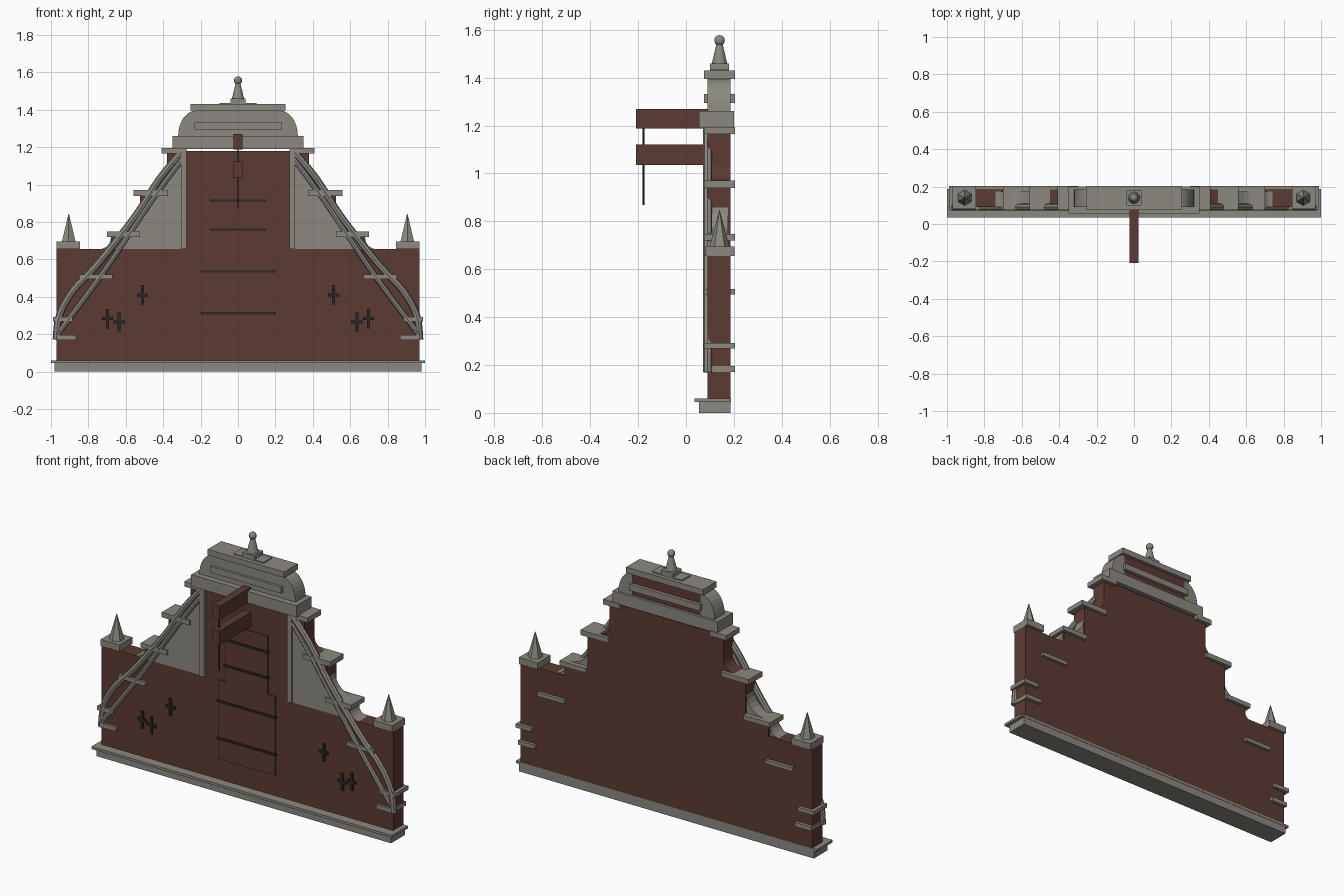
import bpy, bmesh, math
from mathutils import Vector

if "Cube" in bpy.data.objects:
    bpy.data.objects.remove(bpy.data.objects["Cube"])


def material(name, color):
    m = bpy.data.materials.new(name)
    m.diffuse_color = (*color, 1)
    m.use_nodes = True
    m.node_tree.nodes["Principled BSDF"].inputs["Base Color"].default_value = m.diffuse_color
    return m


BRICK = material("brick brown", (0.108, 0.043, 0.034))
STONE = material("stone grey", (0.265, 0.25, 0.215))
IRON = material("dark iron", (0.02, 0.021, 0.021))


def finish(name, bm, mat):
    bmesh.ops.recalc_face_normals(bm, faces=bm.faces)
    me = bpy.data.meshes.new(name)
    bm.to_mesh(me)
    bm.free()
    me.materials.append(mat)
    ob = bpy.data.objects.new(name, me)
    bpy.context.collection.objects.link(ob)
    return ob


def box(name, x0, x1, y0, y1, z0, z1, mat):
    bm = bmesh.new()
    bmesh.ops.create_cube(bm, size=1)
    for v in bm.verts:
        v.co = Vector((x1 if v.co.x > 0 else x0,
                       y1 if v.co.y > 0 else y0,
                       z1 if v.co.z > 0 else z0))
    return finish(name, bm, mat)


def prism(name, pts, y0, y1, mat):
    """Extrude an x/z outline along y."""
    bm = bmesh.new()
    face = bm.faces.new([bm.verts.new((x, y0, z)) for x, z in pts])
    ext = bmesh.ops.extrude_face_region(bm, geom=[face])
    verts = [g for g in ext["geom"] if isinstance(g, bmesh.types.BMVert)]
    bmesh.ops.translate(bm, verts=verts, vec=(0, y1 - y0, 0))
    return finish(name, bm, mat)


def cone(name, x, y, z0, z1, r0, r1, sides, mat):
    bm = bmesh.new()
    bmesh.ops.create_cone(bm, cap_ends=True, segments=sides, radius1=r0,
                          radius2=r1, depth=z1 - z0)
    bmesh.ops.translate(bm, verts=bm.verts, vec=(x, y, (z0 + z1) / 2))
    return finish(name, bm, mat)


def tube(name, pts, y, r, mat):
    """Sweep an octagon along a smooth x/z path."""
    path = []
    n = len(pts)
    for i in range(n - 1):
        p = [Vector(pts[min(max(i + k, 0), n - 1)]) for k in (-1, 0, 1, 2)]
        for s in range(4):
            t = s / 4
            path.append(0.5 * (2 * p[1] + (p[2] - p[0]) * t
                        + (2 * p[0] - 5 * p[1] + 4 * p[2] - p[3]) * t * t
                        + (3 * p[1] - p[0] - 3 * p[2] + p[3]) * t ** 3))
    path.append(Vector(pts[-1]))
    bm = bmesh.new()
    rings = []
    for i, c in enumerate(path):
        d = (path[min(i + 1, len(path) - 1)] - path[max(i - 1, 0)]).normalized()
        ring = []
        for k in range(8):
            a = 2 * math.pi * k / 8
            u = r * math.cos(a)
            ring.append(bm.verts.new((c.x - d.y * u, y + r * math.sin(a), c.y + d.x * u)))
        rings.append(ring)
    for a, b in zip(rings, rings[1:]):
        for k in range(8):
            bm.faces.new((a[k], a[(k + 1) % 8], b[(k + 1) % 8], b[k]))
    bm.faces.new(rings[0])
    bm.faces.new(rings[-1])
    ob = finish(name, bm, mat)
    bpy.context.view_layer.objects.active = ob
    ob.select_set(True)
    bpy.ops.object.shade_smooth_by_angle()
    ob.select_set(False)
    return ob


def fillet(name, x, z, w, h, y0, y1, mat, s):
    """Concave quarter piece in the corner at x, z."""
    arc = [(s * (x + w - w * math.sin(a)), z + h - h * math.cos(a))
           for a in [i * math.pi / 12 for i in range(7)]]
    prism(name, [(s * x, z)] + arc, y0, y1, mat)


# Plinth
box("plinth", -0.98, 0.98, 0.055, 0.185, 0, 0.045, STONE)
box("plinth_lip", -1, 1, 0.035, 0.187, 0.045, 0.06, STONE)

# Stepped brick wall
half = [(0.97, 0.045), (0.97, 0.655), (0.68, 0.655), (0.68, 0.73),
        (0.525, 0.73), (0.525, 0.95), (0.38, 0.95), (0.38, 1.18)]
prism("wall", half + [(-x, z) for x, z in reversed(half)], 0.09, 0.185, BRICK)

# Matching left and right parts
for s, side in ((1, "right"), (-1, "left")):
    def sbox(name, x0, x1, *rest):
        a, b = sorted((s * x0, s * x1))
        box(f"{name}_{side}", a, b, *rest)

    # Stone ledges
    for i, (x0, x1, z0, z1) in enumerate((
            (0.30, 0.41, 1.165, 1.195), (0.375, 0.56, 0.94, 0.97),
            (0.525, 0.70, 0.72, 0.748), (0.67, 0.85, 0.495, 0.518),
            (0.885, 0.99, 0.268, 0.292), (0.865, 0.975, 0.17, 0.195))):
        sbox(f"ledge_{i}", x0, x1, 0.075, 0.204, z0, z1, STONE)

    # Curved shoulders on the steps
    fillet(f"upper_shoulder_{side}", 0.38, 0.97, 0.07, 0.06, 0.09, 0.185, BRICK, s)
    fillet(f"middle_shoulder_{side}", 0.525, 0.748, 0.125, 0.11, 0.09, 0.175, STONE, s)
    fillet(f"lower_shoulder_{side}", 0.68, 0.655, 0.06, 0.06, 0.09, 0.175, STONE, s)

    # Stone wing panel and upright strip
    wing = [(0.28, 0.655), (0.66, 0.655), (0.56, 0.79), (0.46, 0.93),
            (0.38, 1.05), (0.30, 1.16), (0.28, 1.16)]
    prism(f"wing_panel_{side}", [(s * x, z) for x, z in wing], 0.084, 0.093, STONE)
    sbox("upright_strip", 0.275, 0.305, 0.072, 0.1, 0.655, 1.19, STONE)

    # Paired curved mouldings
    outer = [(0.30, 1.175), (0.42, 1.03), (0.55, 0.83), (0.75, 0.575),
             (0.88, 0.435), (0.955, 0.30), (0.972, 0.17)]
    inner = [(0.295, 1.14), (0.46, 0.915), (0.72, 0.53), (0.965, 0.20)]
    tube(f"outer_moulding_{side}", [(s * x, z) for x, z in outer], 0.09, 0.019, STONE)
    tube(f"inner_moulding_{side}", [(s * x, z) for x, z in inner], 0.088, 0.015, STONE)

    # Corner pinnacle
    sbox("pinnacle_block", 0.845, 0.97, 0.08, 0.203, 0.655, 0.695, STONE)
    cone(f"pinnacle_{side}", s * 0.905, 0.14, 0.695, 0.845, 0.042, 0.001, 6, STONE)

    # Iron wall anchors
    for i, (x, z) in enumerate(((0.51, 0.41), (0.697, 0.283), (0.635, 0.265))):
        sbox(f"anchor_post_{i}", x - 0.008, x + 0.008, 0.08, 0.092, z - 0.052, z + 0.052, IRON)
        sbox(f"anchor_bar_{i}", x - 0.03, x + 0.03, 0.081, 0.092, z - 0.008, z + 0.008, IRON)

    # Rounded pediment side
    arc = [(s * (0.225 + 0.095 * math.cos(a)), 1.26 + 0.135 * math.sin(a))
           for a in [i * math.pi / 16 for i in range(9)]]
    prism(f"pediment_side_{side}", [(s * 0.225, 1.26)] + arc, 0.09, 0.185, STONE)

# Pediment
box("cornice", -0.35, 0.35, 0.055, 0.2, 1.19, 1.26, STONE)
box("pediment_front", -0.225, 0.225, 0.09, 0.11, 1.26, 1.4, STONE)
box("pediment_back", -0.225, 0.225, 0.11, 0.184, 1.26, 1.4, BRICK)
box("pediment_ledge", -0.235, 0.235, 0.075, 0.204, 1.295, 1.333, STONE)
box("top_slab", -0.255, 0.255, 0.075, 0.204, 1.395, 1.43, STONE)

# Finial
box("finial_plate", -0.1, 0.1, 0.1, 0.18, 1.43, 1.437, STONE)
box("finial_block", -0.04, 0.04, 0.1, 0.18, 1.43, 1.46, STONE)
cone("finial_stem", 0, 0.14, 1.46, 1.545, 0.032, 0.012, 12, STONE)
bm = bmesh.new()
bmesh.ops.create_uvsphere(bm, u_segments=12, v_segments=8, radius=0.022)
bmesh.ops.translate(bm, verts=bm.verts, vec=(0, 0.14, 1.556))
finish("finial_ball", bm, STONE)

# Shutters and iron straps
box("lower_shutter", -0.19, 0.19, 0.082, 0.092, 0.185, 0.66, BRICK)
box("upper_shutter", -0.14, 0.14, 0.082, 0.092, 0.66, 1.01, BRICK)
for i, (w, z) in enumerate(((0.197, 0.312), (0.197, 0.535), (0.148, 0.76), (0.148, 0.915))):
    box(f"strap_{i}", -w, w, 0.075, 0.09, z - 0.006, z + 0.006, IRON)

# Hoist beams and rope
box("upper_beam", -0.024, 0.024, -0.208, 0.1, 1.188, 1.27, BRICK)
box("lower_beam", -0.024, 0.024, -0.208, 0.1, 1.036, 1.122, BRICK)
cone("hoist_rope", 0, -0.178, 0.868, 1.19, 0.004, 0.004, 8, IRON)
